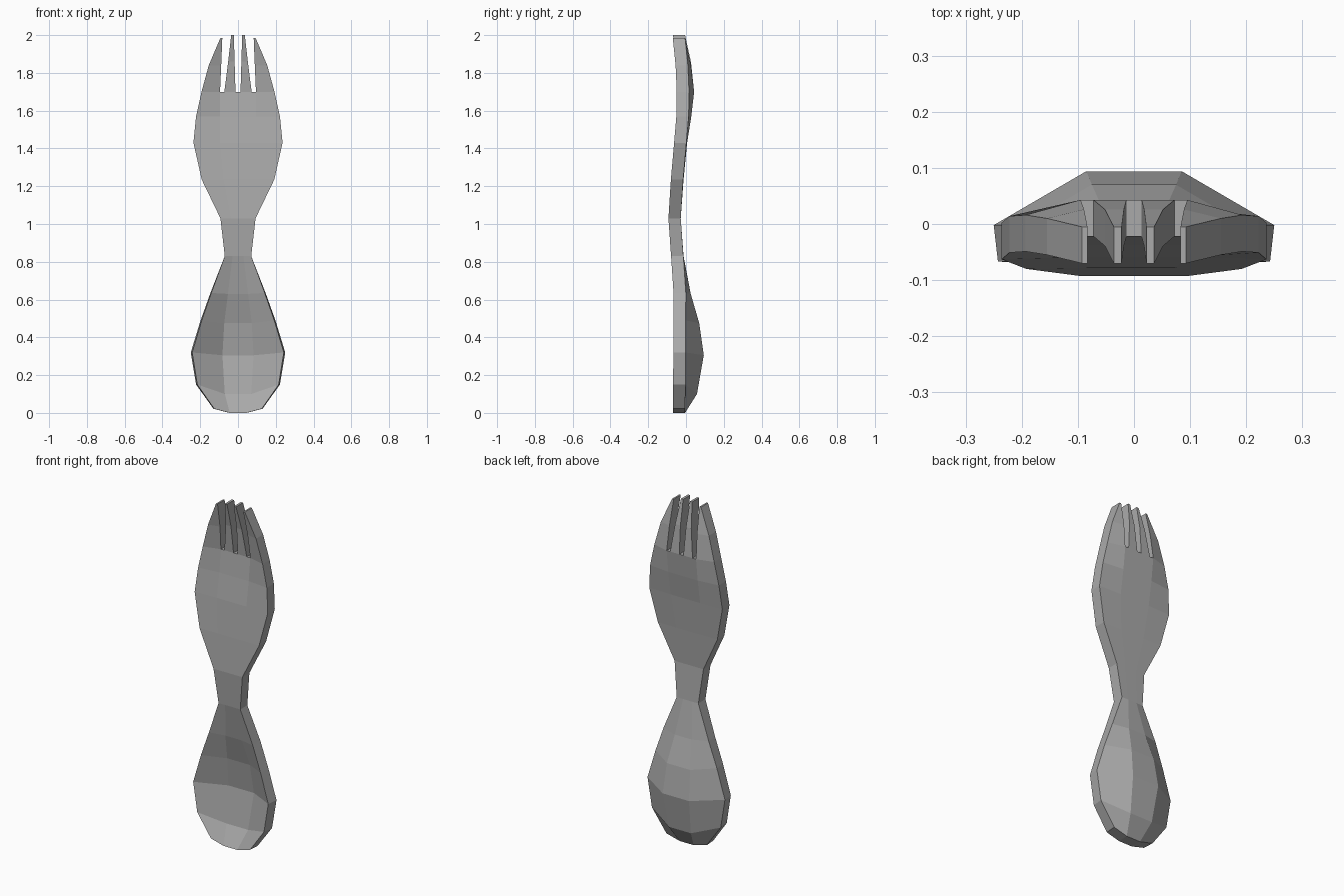
import bpy, bmesh

if "Cube" in bpy.data.objects:
    bpy.data.objects.remove(bpy.data.objects["Cube"])

THICK = 0.065
# Rows of the back surface: rim z, middle z, rim half width,
# middle half width, rim y, middle y
ROWS = [
    (0.022, 0.00, 0.130, 0.045, -0.005, -0.005),
    (0.15, 0.10, 0.222, 0.072, -0.003, 0.058),
    (0.32, 0.305, 0.250, 0.085, -0.002, 0.094),
    (0.49, 0.475, 0.198, 0.075, -0.002, 0.070),
    (0.635, 0.63, 0.146, 0.055, -0.001, 0.025),
    (0.83, 0.83, 0.070, 0.028, -0.014, -0.013),
    (1.03, 1.03, 0.093, 0.036, -0.028, -0.028),
    (1.235, 1.235, 0.192, 0.075, -0.015, -0.013),
    (1.43, 1.43, 0.236, 0.095, 0.002, 0.006),
    (1.57, 1.57, 0.222, 0.095, 0.014, 0.028),
    (1.70, 1.70, 0.193, 0.095, 0.016, 0.043),
]
# Tine rows: z, outer tip z, column positions from the middle outwards, rim y, middle y
TINES = [
    (1.86, 1.84, (0.018, 0.052, 0.089, 0.155), 0.010, 0.026),
    (2.00, 1.985, (0.022, 0.036, 0.083, 0.093), -0.005, -0.005),
]


def add_row(bm, half):
    """half: points from the middle outwards; mirrored to a full row."""
    pts = [(-x, y, z) for x, y, z in reversed(half)] + half
    return [bm.verts.new(p) for p in pts]


bm = bmesh.new()
rows = []
for zr, zc, w, c, yr, yc in ROWS:
    cols = [c * 0.14, c * 0.76, c]
    rows.append(add_row(bm, [(x, yc, zc) for x in cols] + [(w, yr, zr)]))
for z, zo, xs, yr, yc in TINES:
    rows.append(add_row(bm, [(xs[0], yc, z), (xs[1], yc, z),
                             (xs[2], yc, zo), (xs[3], yr, zo)]))

# Bowl, handle and fork sheet, leaving slots between the tines
for i in range(len(rows) - 1):
    for j in range(7):
        if i >= len(ROWS) - 1 and j % 2:
            continue
        a, b = rows[i], rows[i + 1]
        bm.faces.new((a[j], a[j + 1], b[j + 1], b[j]))

# Thicken towards the front, with a slightly narrower front rim on the bowl
res = bmesh.ops.extrude_face_region(bm, geom=bm.faces[:], use_keep_orig=True)
for v in res["geom"]:
    if isinstance(v, bmesh.types.BMVert):
        v.co.y -= THICK
        if v.co.z < 0.7:
            v.co.x *= 0.97
bmesh.ops.recalc_face_normals(bm, faces=bm.faces[:])

mesh = bpy.data.meshes.new("spoon_fork")
bm.to_mesh(mesh)
bm.free()

# Dark grey metal
mat = bpy.data.materials.new("dark_grey")
mat.diffuse_color = (0.4, 0.4, 0.4, 1)
mat.use_nodes = True
mat.node_tree.nodes["Principled BSDF"].inputs["Base Color"].default_value = mat.diffuse_color
mesh.materials.append(mat)

obj = bpy.data.objects.new("spoon_fork", mesh)
bpy.context.collection.objects.link(obj)
